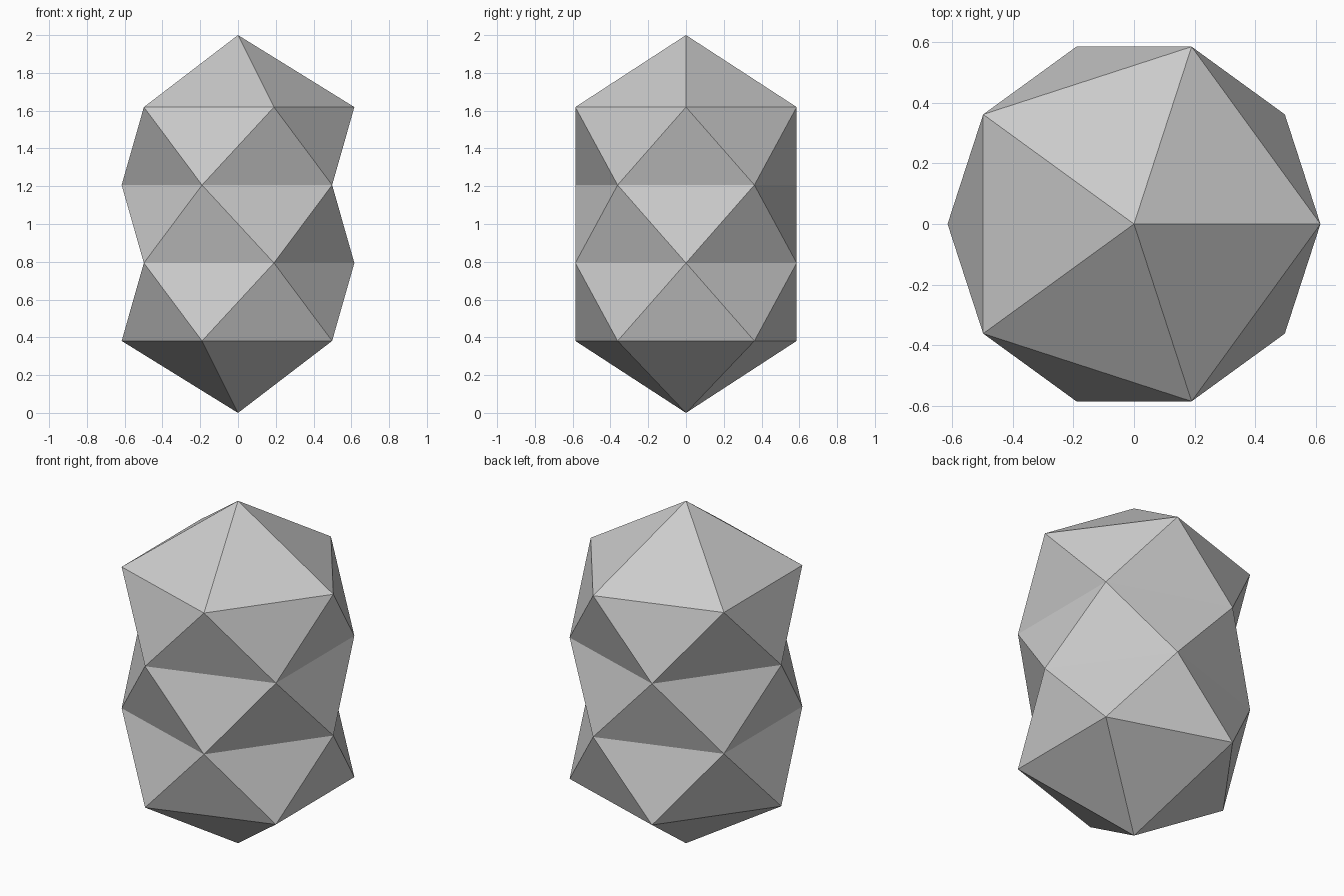
import bpy, bmesh
from math import pi, cos, sin

if "Cube" in bpy.data.objects:
    bpy.data.objects.remove(bpy.data.objects["Cube"])

SIDES, RADIUS, CAP, HEIGHT, RINGS = 5, 0.616, 0.381, 2.0, 4
step = (HEIGHT - 2 * CAP) / (RINGS - 1)

bm = bmesh.new()

# Stacked pentagon rings, each turned half a side from its neighbour
rings = []
for k in range(RINGS):
    turn = pi / SIDES * ((k + 1) % 2)
    rings.append([bm.verts.new((RADIUS * cos(turn + 2 * pi * i / SIDES),
                                RADIUS * sin(turn + 2 * pi * i / SIDES),
                                CAP + k * step)) for i in range(SIDES)])

# Zigzag bands of triangles between rings
for k in range(RINGS - 1):
    low, high = rings[k], rings[k + 1]
    shift = (k + 1) % 2
    for i in range(SIDES):
        j = (i + 1) % SIDES
        a, b = (i + shift) % SIDES, (j + shift) % SIDES
        # the ring vertex above the middle of low edge i-j
        mid = high[a]
        bm.faces.new((low[i], low[j], mid))
        bm.faces.new((low[j], high[b], mid))

# Pointed caps
bottom = bm.verts.new((0, 0, 0))
top = bm.verts.new((0, 0, HEIGHT))
for i in range(SIDES):
    j = (i + 1) % SIDES
    bm.faces.new((rings[0][j], rings[0][i], bottom))
    bm.faces.new((rings[-1][i], rings[-1][j], top))

bmesh.ops.recalc_face_normals(bm, faces=bm.faces)
mesh = bpy.data.meshes.new("faceted_column")
bm.to_mesh(mesh)
bm.free()
bpy.context.collection.objects.link(bpy.data.objects.new("faceted_column", mesh))
